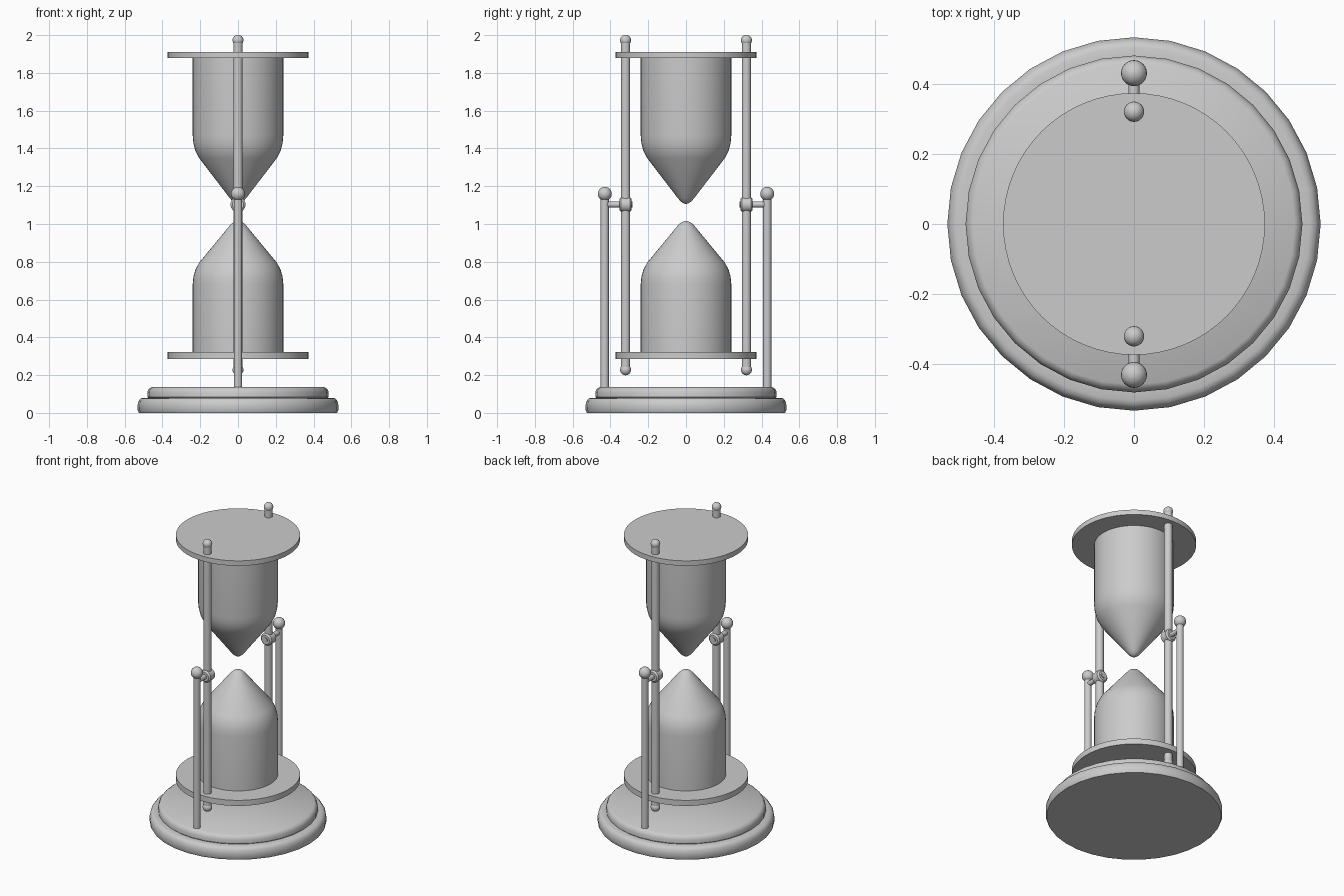
import bpy, bmesh, math
from mathutils import Matrix

if "Cube" in bpy.data.objects:
    bpy.data.objects.remove(bpy.data.objects["Cube"])

grey = bpy.data.materials.new("plain grey")
grey.diffuse_color = (0.6, 0.6, 0.6, 1)
grey.use_nodes = True
grey.node_tree.nodes["Principled BSDF"].inputs["Base Color"].default_value = grey.diffuse_color


def lathe(name, profile, loc=(0, 0, 0), rot=(0, 0, 0), sides=32):
    """Revolve a (radius, height) profile, ordered bottom to top, about local z."""
    bm = bmesh.new()
    rings = []
    for r, z in profile:
        if r < 1e-6:
            rings.append([bm.verts.new((0, 0, z))])
        else:
            rings.append([bm.verts.new((r * math.cos(2 * math.pi * i / sides),
                                        r * math.sin(2 * math.pi * i / sides), z))
                          for i in range(sides)])
    for a, b in zip(rings, rings[1:]):
        for i in range(sides):
            j = (i + 1) % sides
            if len(a) == 1:
                bm.faces.new((a[0], b[j], b[i]))
            elif len(b) == 1:
                bm.faces.new((a[i], a[j], b[0]))
            else:
                bm.faces.new((a[i], a[j], b[j], b[i]))
    # close open ends with flat caps
    if len(rings[0]) > 1:
        bm.faces.new(rings[0][::-1])
    if len(rings[-1]) > 1:
        bm.faces.new(rings[-1])
    bmesh.ops.recalc_face_normals(bm, faces=bm.faces)
    mesh = bpy.data.meshes.new(name)
    bm.to_mesh(mesh)
    bm.free()
    mesh.materials.append(grey)
    ob = bpy.data.objects.new(name, mesh)
    ob.location, ob.rotation_euler = loc, rot
    bpy.context.collection.objects.link(ob)
    bpy.ops.object.select_all(action='DESELECT')
    ob.select_set(True)
    bpy.context.view_layer.objects.active = ob
    bpy.ops.object.shade_smooth_by_angle(angle=math.radians(35))
    return ob


def ball(name, r, loc):
    n = 12
    prof = [(r * math.sin(math.pi * i / n), -r * math.cos(math.pi * i / n)) for i in range(n + 1)]
    prof[0], prof[-1] = (0, -r), (0, r)
    return lathe(name, prof, loc, sides=24)


def rod(name, r, z0, z1, loc, rot=(0, 0, 0), sides=16):
    return lathe(name, [(r, z0), (r, z1)], loc, rot, sides)


# stepped round base
lathe("base_lower", [(0.525, 0), (0.531, 0.012), (0.532, 0.04), (0.527, 0.062),
                     (0.517, 0.075), (0.503, 0.08), (0.47, 0.08)])
lathe("base_upper", [(0.47, 0.075), (0.48, 0.085), (0.48, 0.11), (0.472, 0.127),
                     (0.458, 0.136)])

# end plates
rod("lower_plate", 0.373, 0.286, 0.323, (0, 0, 0), sides=64)
rod("upper_plate", 0.373, 1.878, 1.911, (0, 0, 0), sides=64)

# bulbs: straight wall, curved shoulder, cone with a rounded tip
lathe("lower_bulb", [(0.24, 0.32), (0.24, 0.68), (0.236, 0.72), (0.226, 0.757),
                     (0.206, 0.795), (0.045, 0.99), (0.03, 1.005), (0.015, 1.013),
                     (0, 1.016)], sides=48)
lathe("upper_bulb", [(0, 1.106), (0.015, 1.11), (0.03, 1.121), (0.045, 1.139),
                     (0.205, 1.348), (0.226, 1.388), (0.236, 1.428), (0.24, 1.47),
                     (0.24, 1.88)], sides=48)

# frame rods, side posts and pivots, front and back
for s, side in ((-1, "front"), (1, "back")):
    rod(side + "_frame_rod", 0.0245, 0.24, 1.96, (0, s * 0.32, 0))
    ball(side + "_frame_top_ball", 0.029, (0, s * 0.32, 1.973))
    ball(side + "_frame_bottom_ball", 0.029, (0, s * 0.32, 0.228))
    rod(side + "_post", 0.022, 0.13, 1.15, (0, s * 0.43, 0))
    ball(side + "_post_ball", 0.037, (0, s * 0.43, 1.16))
    turn = (-s * math.pi / 2, 0, 0)  # local z points outward
    rod(side + "_pivot_pin", 0.016, 0.283, 0.43, (0, 0, 1.103), turn)
    lathe(side + "_pivot_collar", [(0.03, 0.288), (0.04, 0.297), (0.04, 0.343), (0.03, 0.352)],
          (0, 0, 1.103), turn, 24)
